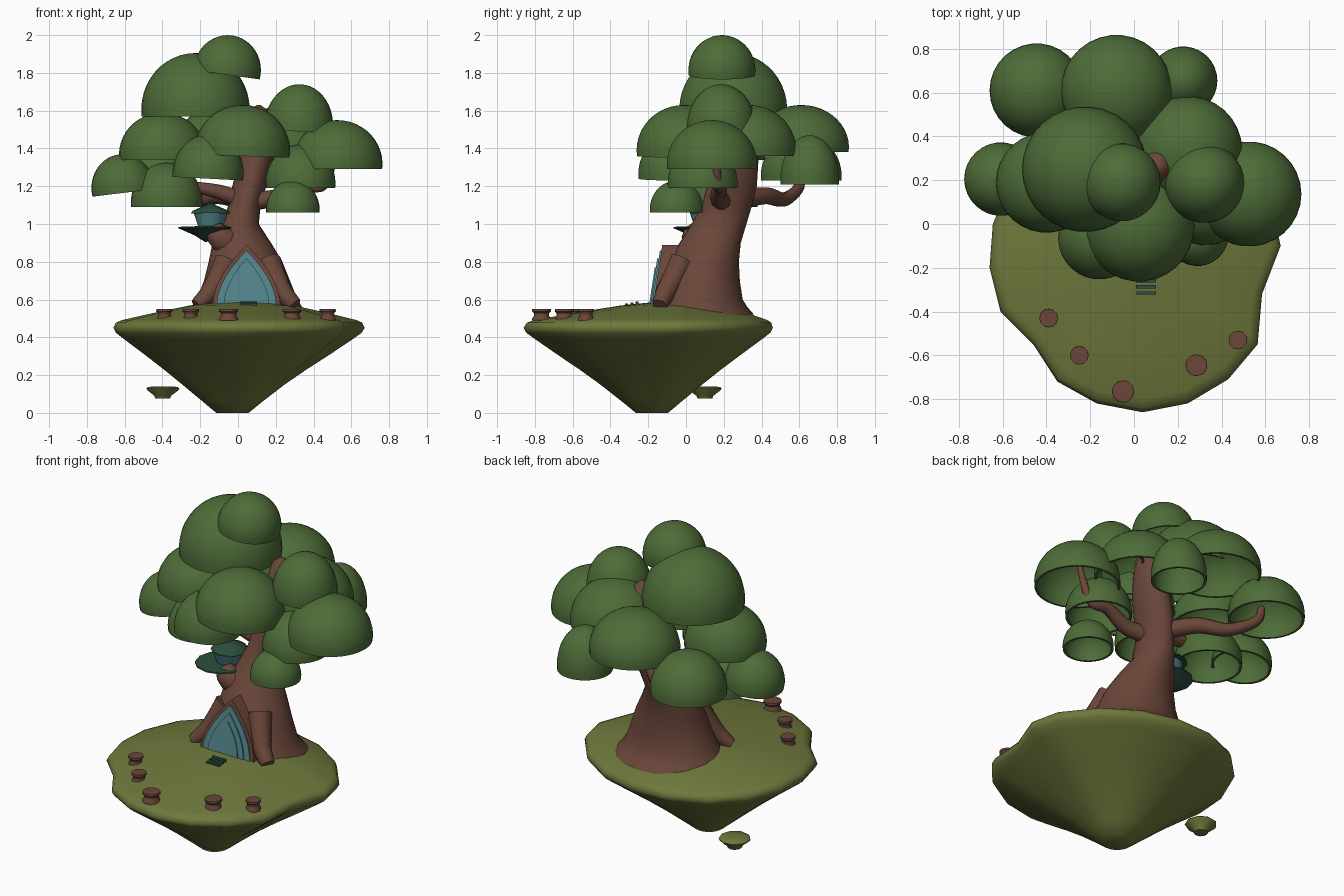
import bpy, bmesh
from math import sin, cos, pi, radians
from mathutils import Vector, Matrix

if "Cube" in bpy.data.objects:
    bpy.data.objects.remove(bpy.data.objects["Cube"])


def material(name, rgb):
    m = bpy.data.materials.new(name)
    m.diffuse_color = (*rgb, 1)
    m.use_nodes = True
    m.node_tree.nodes["Principled BSDF"].inputs["Base Color"].default_value = m.diffuse_color
    return m


LEAF = material("leaf", (0.075, 0.15, 0.04))
BARK = material("bark", (0.145, 0.062, 0.042))
GRASS = material("grass", (0.155, 0.19, 0.045))
TEAL = material("teal", (0.085, 0.235, 0.26))
DARK = material("dark_green", (0.025, 0.075, 0.045))


def loft(name, rings, mat, caps=True, angle=40, loop=False):
    """Skin a list of equal-length point rings."""
    bm = bmesh.new()
    vs = [[bm.verts.new(p) for p in r] for r in rings]
    n = len(rings[0])
    pairs = list(zip(vs, vs[1:])) + ([(vs[-1], vs[0])] if loop else [])
    for a, b in pairs:
        for i in range(n):
            j = (i + 1) % n
            bm.faces.new((a[i], a[j], b[j], b[i]))
    if caps and not loop:
        bm.faces.new(vs[0][::-1])
        bm.faces.new(vs[-1])
    bmesh.ops.remove_doubles(bm, verts=bm.verts, dist=1e-5)
    bmesh.ops.recalc_face_normals(bm, faces=bm.faces)
    me = bpy.data.meshes.new(name)
    bm.to_mesh(me)
    bm.free()
    me.materials.append(mat)
    ob = bpy.data.objects.new(name, me)
    bpy.context.collection.objects.link(ob)
    bpy.ops.object.select_all(action='DESELECT')
    ob.select_set(True)
    bpy.context.view_layer.objects.active = ob
    bpy.ops.object.shade_smooth_by_angle(angle=radians(angle))
    return ob


def ring(cx, cy, z, rx, ry=None, n=24):
    ry = rx if ry is None else ry
    return [(cx + rx * cos(2 * pi * i / n), cy + ry * sin(2 * pi * i / n), z) for i in range(n)]


def lathe(name, x, y, profile, mat, n=16, loop=False, angle=40):
    return loft(name, [ring(x, y, z, r, n=n) for r, z in profile], mat, angle=angle, loop=loop)


# Floating island: irregular outline scaled towards a mound above and a tip below
outline = [(.67, -.1), (.585, -.32), (.565, -.55), (.43, -.71), (.245, -.82), (.04, -.86), (-.17, -.82),
           (-.35, -.72), (-.46, -.55), (-.61, -.4), (-.66, -.2), (-.645, 0), (-.56, .2), (-.4, .36),
           (-.18, .45), (.05, .46), (.28, .4), (.48, .27), (.63, .08)]
TOP, TIP = Vector((.03, .02)), Vector((-.03, -.18))
rings = []
for s, z in [(.01, .592), (.2, .588), (.42, .568), (.7, .528), (.93, .492), (.98, .478), (1, .45)]:
    rings.append([(*TOP.lerp(Vector(p), s), z) for p in outline])
for s, z in [(.98, .425), (.92, .395), (.74, .31), (.57, .23), (.41, .15), (.24, .06), (.13, 0)]:
    k = max(0, 1 - (s / .6)) ** .5
    pts = []
    for p in outline:
        d = Vector(p) - TIP
        d = d * s * (1 - k) + d.normalized() * .66 * s * k
        pts.append((*(TIP + d), z))
    rings.append(pts)
loft("island", rings, GRASS, angle=60)

# Small floating rock
lathe("small_rock", -.4, .1, [(.04, .075), (.045, .09), (.085, .12), (.09, .13), (.08, .138), (.02, .14)], GRASS, 9)

# Trunk: (z, x min, x max, y min, y max)
trunk = [(.52, -.27, .37, -.19, .36), (.56, -.245, .34, -.175, .325), (.6, -.22, .315, -.16, .3),
         (.7, -.18, .275, -.13, .285), (.8, -.155, .235, -.09, .28), (.9, -.135, .175, -.035, .29),
         (1, -.09, .11, .03, .32), (1.1, -.05, .12, .085, .35), (1.2, -.03, .15, .11, .375),
         (1.36, .01, .19, .14, .385), (1.5, .03, .19, .17, .36), (1.6, .06, .16, .21, .32),
         (1.63, .1, .12, .25, .27)]
loft("trunk", [ring((a + b) / 2, (c + d) / 2, z, (b - a) / 2, (d - c) / 2) for z, a, b, c, d in trunk], BARK, angle=60)


# Branches and roots
def limb(name, pts, radii):
    pts = [Vector(p) for p in pts]
    fine = []
    for i in range(len(pts) - 1):
        p0, p1, p2, p3 = (pts[max(0, min(len(pts) - 1, i + k))] for k in (-1, 0, 1, 2))
        for j in range(5):
            t = j / 5
            fine.append(.5 * (2 * p1 + (p2 - p0) * t + (2 * p0 - 5 * p1 + 4 * p2 - p3) * t * t
                              + (3 * p1 - p0 - 3 * p2 + p3) * t ** 3))
    fine.append(pts[-1])
    m = len(fine)
    rs = []
    for i, p in enumerate(fine):
        q = (fine[min(i + 1, m - 1)] - fine[max(i - 1, 0)]).to_track_quat('Z', 'Y')
        r = radii[0] + (radii[1] - radii[0]) * i / (m - 1)
        rs.append([p + q @ Vector(c) for c in ring(0, 0, 0, r, n=10)])
    loft(name, rs, BARK, angle=60)


limb("branch_back_left", [(.03, .27, 1.13), (-.1, .42, 1.15), (-.24, .52, 1.13), (-.38, .6, 1.2), (-.42, .6, 1.3)], (.055, .02))
limb("branch_left", [(.03, .2, 1.12), (-.1, .18, 1.17), (-.25, .18, 1.2), (-.38, .2, 1.24)], (.05, .02))
limb("branch_right", [(.06, .2, 1.12), (.2, .17, 1.14), (.34, .18, 1.2), (.46, .17, 1.21), (.52, .15, 1.42)], (.055, .015))
limb("root_left", [(-.06, -.02, .8), (-.14, -.08, .65), (-.22, -.12, .57)], (.07, .035))
limb("root_right", [(.16, -.02, .8), (.23, -.1, .65), (.3, -.14, .57)], (.07, .04))
limb("trunk_knot", [(.02, .12, .85), (-.08, .05, .92), (-.13, .06, .97)], (.1, .05))


# Pointed door with nested arches
def arch(name, w, z0, h, y0, y1, mat, x=.045):
    t = [i / 8 for i in range(9)]
    side = [(w * (1 - k ** 1.8), z0 + h * k) for k in t]
    pts = side + [(-a, b) for a, b in side[-2::-1]]
    loft(name, [[(x + a, y + (b - .58) * .15, b) for a, b in pts] for y in (y0, y1)], mat)


arch("door_surround", .18, .57, .32, -.172, -.03, BARK)
arch("door_frame", .158, .575, .285, -.18, -.05, TEAL)
arch("door_inner_frame", .12, .578, .24, -.188, -.1, TEAL)
arch("door_panel", .085, .58, .19, -.194, -.1, TEAL)


# Doorsteps
for i, y in enumerate((-.26, -.287, -.315)):
    z = .584 - .006 * i
    c = [(.01, y - .008), (.1, y - .008), (.1, y + .008), (.01, y + .008)]
    loft(f"step_{i}", [[(*p, z - .02) for p in c], [(*p, z + .006) for p in c]], DARK)

# Lookout hut on the trunk
lathe("hut_base", -.17, .08, [(.005, .905), (.06, .94), (.147, .978), (.145, .985), (.005, .99)], DARK, 12)
lathe("hut_wall", -.145, .11, [(.065, .985), (.09, 1.06)], TEAL, 12)
lathe("hut_roof", -.145, .125, [(.105, 1.055), (.095, 1.07), (.05, 1.09), (.005, 1.11)], DARK, 12)

# Log stools
for i, (x, y, r) in enumerate([(-.39, -.43, .043), (-.25, -.6, .043), (-.05, -.765, .051), (.285, -.645, .05), (.475, -.53, .043)]):
    lathe(f"stool_{i}", x, y, [(r, .49), (r * .98, .5), (r * .8, .512), (r * .8, .528), (r, .538), (r * .98, .55)], BARK, 12)

# Leaf canopies: hollow domes (x, y, radius, base z, top z, sideways tilt)
domes = [(-.06, .19, .178, 1.79, 2.0, 8), (-.225, .25, .287, 1.57, 1.905, 0), (-.4, .19, .23, 1.34, 1.59, 0),
         (-.445, .61, .215, 1.23, 1.475, 0), (-.605, .205, .168, 1.165, 1.37, -7), (-.377, .19, .19, 1.09, 1.325, 0),
         (-.16, -.065, .188, 1.24, 1.475, 3), (.022, -.01, .253, 1.36, 1.63, 2), (.525, .137, .24, 1.29, 1.55, 0),
         (.29, -.05, .142, 1.06, 1.23, 0), (.33, .088, .186, 1.19, 1.42, 0), (.32, .187, .182, 1.49, 1.74, 3),
         (.245, .335, .25, 1.36, 1.63, 0), (-.08, .61, .254, 1.38, 1.63, 0), (.225, .655, .156, 1.21, 1.47, 0)]
for i, (x, y, r, z0, z1, tilt) in enumerate(domes):
    low = radians(-7)
    sz = (z1 - z0) / (1 - sin(low))
    arc = [low + (pi / 2 - low) * k / 12 for k in range(13)]
    prof = [(r * cos(a) + 1e-7, sz * (sin(a) - sin(low))) for a in arc]
    q = 1 - .013 / r
    prof += [(a * q, b * q) for a, b in prof[::-1]]
    ob = lathe(f"canopy_{i}", 0, 0, prof, LEAF, 30, loop=True)
    ob.matrix_world = Matrix.Translation((x, y, z0)) @ Matrix.Rotation(radians(tilt), 4, 'Y')
